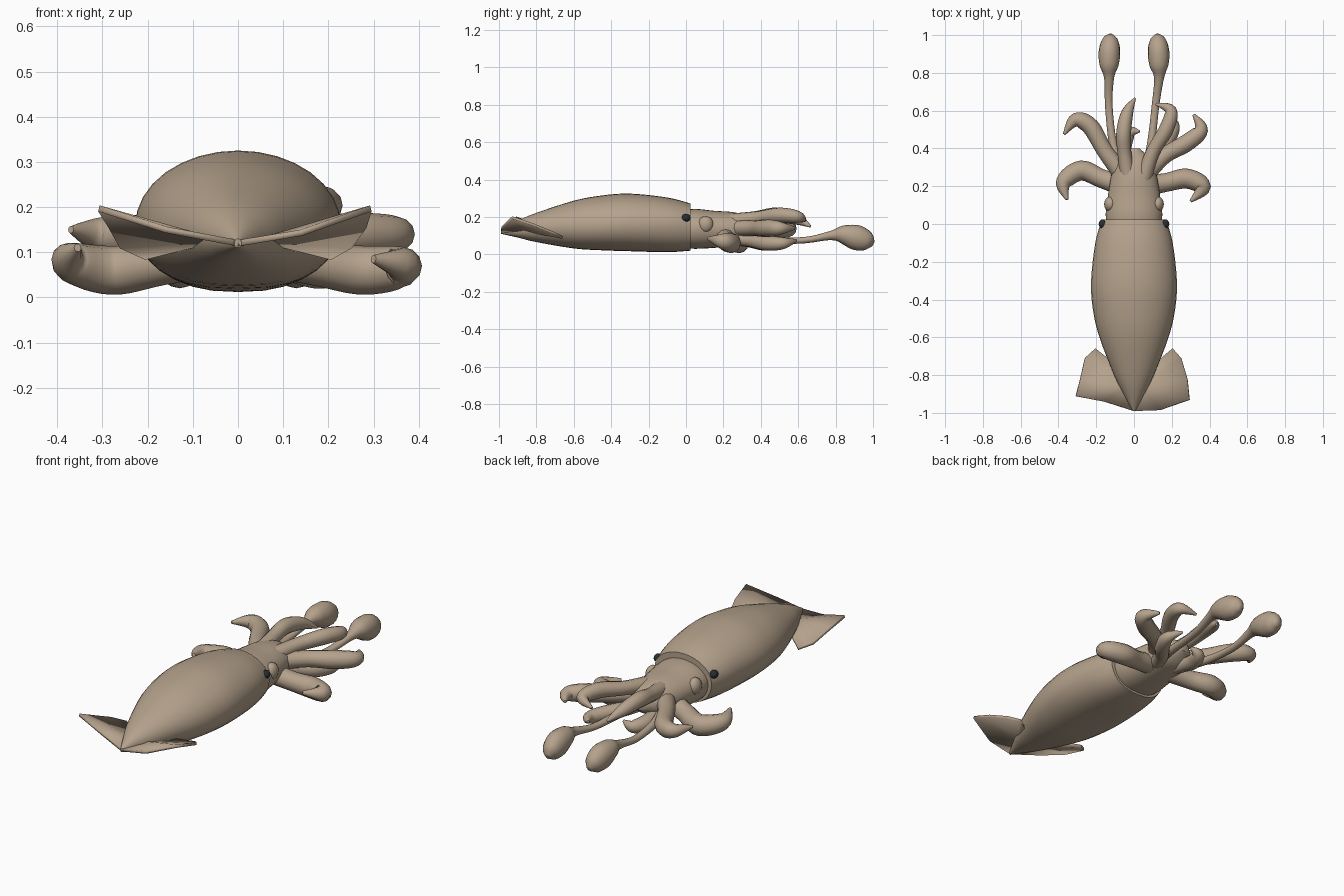
import bpy, bmesh, math
from mathutils import Vector

if "Cube" in bpy.data.objects:
    bpy.data.objects.remove(bpy.data.objects["Cube"])


def material(name, rgb):
    m = bpy.data.materials.new(name)
    m.diffuse_color = (*rgb, 1)
    m.use_nodes = True
    m.node_tree.nodes["Principled BSDF"].inputs["Base Color"].default_value = m.diffuse_color
    return m


SKIN = material("tan skin", (0.46, 0.36, 0.262))
DARK = material("dark eye", (0.02, 0.028, 0.033))


def finish(name, bm, mat, angle=50):
    bmesh.ops.recalc_face_normals(bm, faces=bm.faces)
    me = bpy.data.meshes.new(name)
    bm.to_mesh(me)
    bm.free()
    me.materials.append(mat)
    ob = bpy.data.objects.new(name, me)
    bpy.context.collection.objects.link(ob)
    bpy.ops.object.select_all(action='DESELECT')
    ob.select_set(True)
    bpy.context.view_layer.objects.active = ob
    bpy.ops.object.shade_smooth_by_angle(angle=math.radians(angle))
    return ob


def spline(rows, steps):
    """Catmull-Rom through rows of numbers."""
    p = [rows[0]] + list(rows) + [rows[-1]]
    out = []
    for i in range(1, len(p) - 2):
        for s in range(steps):
            t = s / steps
            out.append([0.5 * (2 * b + (c - a) * t + (2 * a - 5 * b + 4 * c - d) * t * t
                               + (3 * b - a - 3 * c + d) * t ** 3)
                        for a, b, c, d in zip(*p[i - 1:i + 3])])
    return out + [list(rows[-1])]


def skin_rings(rings):
    bm = bmesh.new()
    vs = [[bm.verts.new(c) for c in r] for r in rings]
    n = len(vs[0])
    for a, b in zip(vs, vs[1:]):
        for i in range(n):
            bm.faces.new((a[i], a[(i + 1) % n], b[(i + 1) % n], b[i]))
    bm.faces.new(vs[0])
    bm.faces.new(vs[-1])
    return bm


def body(name, rows, steps=4, n=32):
    """Rows: y, half width, bottom z, widest z, top z."""
    rings = []
    for y, w, lo, mid, hi in spline(rows, steps):
        ring = []
        for i in range(n):
            a = 2 * math.pi * i / n
            c, s = math.cos(a), math.sin(a)
            p = 1.0 if s > 0 else 0.78
            x = w * math.copysign(abs(c) ** p, c)
            ring.append((x, y, mid + s * ((hi - mid) if s > 0 else (mid - lo))))
        rings.append(ring)
    return finish(name, skin_rings(rings), SKIN)


def tube(name, rows, steps=6, n=12):
    """Rows: x, y, z, side radius, vertical radius."""
    pts = spline(rows, steps)
    rings = []
    for i, q in enumerate(pts):
        t = Vector(pts[min(i + 1, len(pts) - 1)][:3]) - Vector(pts[max(i - 1, 0)][:3])
        side = t.cross(Vector((0, 0, 1))).normalized()
        up = side.cross(t).normalized()
        rings.append([Vector(q[:3]) + side * q[3] * math.cos(2 * math.pi * k / n)
                      + up * q[4] * math.sin(2 * math.pi * k / n) for k in range(n)])
    return finish(name, skin_rings(rings), SKIN)


def ball(name, loc, scale, mat):
    bm = bmesh.new()
    bmesh.ops.create_uvsphere(bm, u_segments=16, v_segments=10, radius=1)
    for v in bm.verts:
        v.co = Vector(loc) + Vector(v.co[i] * scale[i] for i in range(3))
    return finish(name, bm, mat)


# mantle: tapered hood, flatter below, with an open lip at the neck
body("mantle", [
    (-0.99, 0.008, 0.11, 0.12, 0.13), (-0.90, 0.055, 0.09, 0.13, 0.18),
    (-0.80, 0.105, 0.066, 0.14, 0.222), (-0.60, 0.183, 0.032, 0.15, 0.287),
    (-0.45, 0.218, 0.022, 0.155, 0.315), (-0.30, 0.227, 0.017, 0.16, 0.325),
    (-0.10, 0.205, 0.012, 0.16, 0.304), (0.025, 0.17, 0.02, 0.155, 0.272)])

# head behind the arm crown
body("head", [
    (-0.03, 0.14, 0.035, 0.14, 0.235), (0.05, 0.15, 0.03, 0.14, 0.243),
    (0.15, 0.138, 0.035, 0.14, 0.233), (0.25, 0.122, 0.045, 0.135, 0.226),
    (0.33, 0.10, 0.06, 0.135, 0.205), (0.40, 0.03, 0.11, 0.135, 0.16)])

for s, side in ((-1, "left"), (1, "right")):
    ball("eyelid_" + side, (s * 0.125, 0.105, 0.16), (0.033, 0.042, 0.045), SKIN)
    ball("eye_" + side, (s * 0.165, 0.0, 0.195), (0.022, 0.025, 0.021), DARK)

# fins: thin twisted plates fanned from the mantle tail
FINS = {
    "left": [(-0.08, -0.76, 0.12), (-0.205, -0.66, 0.09), (-0.26, -0.71, 0.115),
             (-0.285, -0.82, 0.16), (-0.308, -0.91, 0.197), (-0.16, -0.94, 0.15), (0, -0.99, 0.12)],
    "right": [(0.08, -0.76, 0.12), (0.205, -0.66, 0.09), (0.25, -0.71, 0.115),
              (0.283, -0.82, 0.16), (0.294, -0.93, 0.197), (0.14, -0.985, 0.143), (0, -0.99, 0.12)]}
for side, pts in FINS.items():
    bm = bmesh.new()
    vs = [bm.verts.new(p) for p in pts]
    hub = bm.verts.new((math.copysign(0.04, pts[0][0]), -0.86, 0.125))
    for a, b in zip(vs, vs[1:] + vs[:1]):
        bm.faces.new((hub, a, b))
    fin = finish("fin_" + side, bm, SKIN, 30)
    mod = fin.modifiers.new("thickness", 'SOLIDIFY')
    mod.thickness = 0.014
    mod.offset = 0

# arms: curled centre lines (x, y, z) sharing one tapering radius
ARMS = {
    "side_arm_right": [(0.05, 0.20, 0.10), (0.17, 0.22, 0.075), (0.28, 0.24, 0.06), (0.365, 0.195, 0.07), (0.30, 0.12, 0.085)],
    "side_arm_left": [(-0.05, 0.20, 0.10), (-0.17, 0.24, 0.075), (-0.28, 0.283, 0.06), (-0.372, 0.22, 0.08), (-0.355, 0.13, 0.11)],
    "outer_arm_right": [(0.05, 0.25, 0.14), (0.16, 0.36, 0.14), (0.28, 0.43, 0.14), (0.355, 0.50, 0.14), (0.315, 0.58, 0.14)],
    "outer_arm_left": [(-0.05, 0.25, 0.14), (-0.15, 0.38, 0.14), (-0.23, 0.515, 0.135), (-0.31, 0.55, 0.14), (-0.37, 0.475, 0.15)],
    "upper_arm_right": [(0.05, 0.24, 0.18), (0.10, 0.38, 0.195), (0.17, 0.50, 0.21), (0.195, 0.60, 0.20), (0.115, 0.635, 0.18)],
    "upper_arm_left": [(-0.03, 0.24, 0.18), (-0.05, 0.37, 0.195), (-0.055, 0.48, 0.21), (-0.035, 0.59, 0.19), (0.005, 0.665, 0.15)],
    "lower_arm_right": [(0.05, 0.24, 0.09), (0.10, 0.34, 0.075), (0.17, 0.43, 0.06), (0.21, 0.52, 0.06), (0.17, 0.59, 0.075)],
    "lower_arm_left": [(-0.03, 0.24, 0.09), (-0.05, 0.33, 0.075), (-0.05, 0.42, 0.06), (-0.02, 0.485, 0.06), (0.03, 0.49, 0.08)],
}
RADII = [(0.05, 0.045), (0.043, 0.042), (0.046, 0.047), (0.037, 0.037), (0.007, 0.008)]
for name, path in ARMS.items():
    k = 1.15 if name.startswith("side") else 0.85 if name[:5] in ("upper", "lower") else 1
    tube(name, [(*p, a * k, b * k) for p, (a, b) in zip(path, RADII)])

# two long feeding tentacles with swollen clubs
for s, side in ((-1, "left"), (1, "right")):
    d = 0.01 if s > 0 else 0
    tube("tentacle_" + side, [
        (s * 0.06, 0.26, 0.10, 0.03, 0.03), (s * (0.11 - 2 * d), 0.42, 0.08, 0.022, 0.022),
        (s * (0.133 - 2 * d), 0.62, 0.075, 0.02, 0.017), (s * 0.132, 0.77, 0.10, 0.026, 0.024),
        (s * 0.132, 0.84, 0.105, 0.05, 0.05), (s * 0.13, 0.91, 0.09, 0.057, 0.067),
        (s * 0.126, 0.97, 0.07, 0.044, 0.052), (s * 0.122, 1.0, 0.055, 0.014, 0.016)], n=16)
